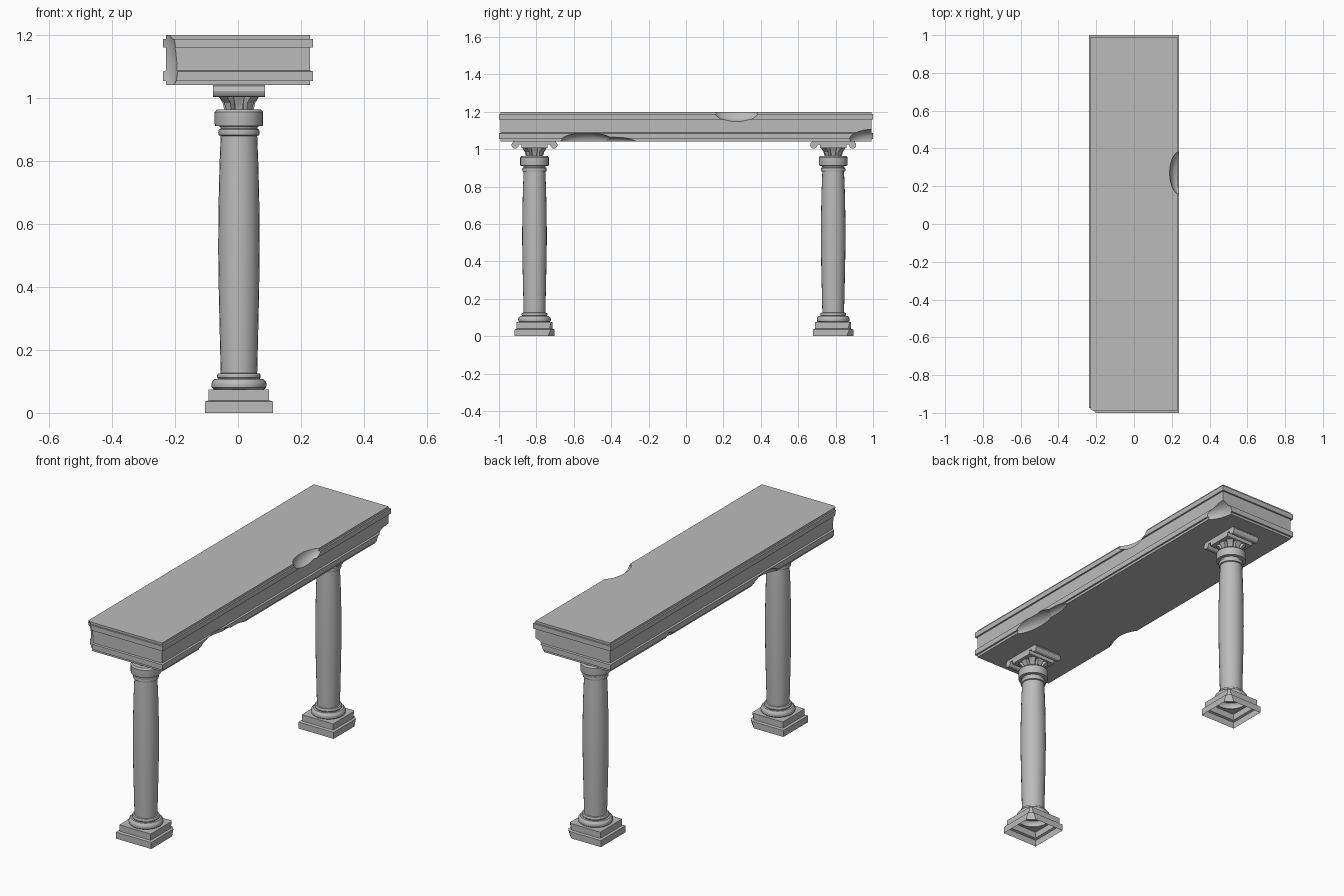
import bpy, bmesh, math
from mathutils import Matrix, Vector

if "Cube" in bpy.data.objects:
    bpy.data.objects.remove(bpy.data.objects["Cube"])

stone = bpy.data.materials.new("grey stone")
stone.diffuse_color = (0.5, 0.5, 0.5, 1)
stone.use_nodes = True
stone.node_tree.nodes["Principled BSDF"].inputs["Base Color"].default_value = stone.diffuse_color


def finish(name, bm, smooth=30):
    bmesh.ops.recalc_face_normals(bm, faces=bm.faces)
    mesh = bpy.data.meshes.new(name)
    bm.to_mesh(mesh)
    bm.free()
    mesh.materials.append(stone)
    ob = bpy.data.objects.new(name, mesh)
    bpy.context.collection.objects.link(ob)
    bpy.ops.object.select_all(action='DESELECT')
    ob.select_set(True)
    bpy.context.view_layer.objects.active = ob
    if smooth:
        bpy.ops.object.shade_smooth_by_angle(angle=math.radians(smooth))
    return ob


def loft(bm, loops, cap_bottom=False, cap_top=False):
    rings = [[bm.verts.new(p) for p in loop] for loop in loops]
    for a, b in zip(rings, rings[1:]):
        for i in range(len(a)):
            j = (i + 1) % len(a)
            bm.faces.new((a[i], a[j], b[j], b[i]))
    if cap_bottom:
        bm.faces.new(rings[0][::-1])
    if cap_top:
        bm.faces.new(rings[-1])
    return rings


def rect(hx, hy, z):
    return [(-hx, -hy, z), (hx, -hy, z), (hx, hy, z), (-hx, hy, z)]


def circle(r, z, cx, cy, n=24):
    return [(cx + r * math.cos(2 * math.pi * i / n),
             cy + r * math.sin(2 * math.pi * i / n), z) for i in range(n)]


# Lintel with two raised bands running all round
bm = bmesh.new()
levels = [(1.042, 0), (1.055, 0), (1.055, 1), (1.085, 1), (1.088, 0), (1.16, 0),
          (1.16, 1), (1.188, 1), (1.188, 0), (1.2, 0)]
loft(bm, [rect(0.229 + 0.009 * k, 0.991 + 0.009 * k, z) for z, k in levels], True, True)
lintel = finish("lintel", bm, 0)

# Chips broken out of the lintel: centre, radii, tilt about x
chips = [((0.250, 0.27, 1.200), (0.062, 0.120, 0.056), 0.0),
         ((0.245, -0.53, 1.035), (0.060, 0.150, 0.055), 0.0),
         ((0.245, -0.40, 1.035), (0.045, 0.150, 0.030), 0.0),
         ((0.250, 1.00, 1.050), (0.075, 0.130, 0.060), 0.0),
         ((-0.25, -0.36, 1.035), (0.055, 0.120, 0.050), 0.0),
         ((-0.25, 0.48, 1.045), (0.030, 0.030, 0.025), 0.0),
         ((-0.25, -1.01, 1.110), (0.060, 0.055, 0.140), 0.1)]
for n, (centre, radii, tilt) in enumerate(chips):
    bm = bmesh.new()
    m = Matrix.Translation(centre) @ Matrix.Rotation(tilt, 4, 'X') @ Matrix.Diagonal((*radii, 1))
    bmesh.ops.create_icosphere(bm, subdivisions=3, radius=1, matrix=m)
    cutter = finish("chip_cutter_%d" % n, bm, 0)
    cutter.hide_render = True
    mod = lintel.modifiers.new("chip", 'BOOLEAN')
    mod.operation = 'DIFFERENCE'
    mod.solver = 'EXACT'
    mod.object = cutter
    bpy.context.view_layer.objects.active = lintel
    bpy.ops.object.modifier_apply(modifier=mod.name)
    bpy.data.objects.remove(cutter)
bpy.ops.object.select_all(action='DESELECT')
lintel.select_set(True)
bpy.context.view_layer.objects.active = lintel
bpy.ops.object.shade_smooth_by_angle(angle=math.radians(25))


# Square plinth outline with one broken corner
def plinth_loop(h, z, chip, cx, cy):
    pts = [(-h, -h), (h, -h), (h, h - chip), (h - chip, h), (-h, h)]
    return [(cx + x, cy + y, z) for x, y in pts]


CX = 0.003
for label, cy in (("front", -0.81), ("back", 0.787)):
    # Stepped plinth, open underneath
    bm = bmesh.new()
    rings = loft(bm, [plinth_loop(h, z, c, CX, cy) for h, z, c in (
        (0.108, 0.0, 0.035), (0.108, 0.036, 0.022), (0.096, 0.04, 0.016),
        (0.096, 0.075, 0.008))])
    hole = [bm.verts.new(p) for p in circle(0.08, 0.075, CX, cy)]
    edges = [bm.edges.new((hole[i], hole[(i + 1) % 24])) for i in range(24)]
    top = rings[-1]
    edges += [bm.edges.get((top[i], top[(i + 1) % 5])) for i in range(5)]
    bmesh.ops.triangle_fill(bm, edges=edges, use_beauty=True)
    finish(label + "_plinth", bm, 20)

    # Turned shaft with base mouldings, swelling and neck rings
    bm = bmesh.new()
    profile = [(0.08, 0.075), (0.086, 0.08), (0.088, 0.09), (0.085, 0.1), (0.077, 0.108),
               (0.066, 0.108), (0.069, 0.112), (0.069, 0.12), (0.066, 0.125), (0.058, 0.126),
               (0.061, 0.25), (0.064, 0.38), (0.066, 0.52), (0.065, 0.65), (0.062, 0.78),
               (0.058, 0.88), (0.064, 0.882), (0.066, 0.89), (0.064, 0.9), (0.058, 0.903),
               (0.06, 0.91), (0.076, 0.912), (0.077, 0.918), (0.077, 0.955), (0.07, 0.964)]
    loft(bm, [circle(r, z, CX, cy) for r, z in profile], False, True)
    finish(label + "_shaft", bm)

    # Bell of the capital: core and flaring leaves
    bm = bmesh.new()
    loft(bm, [circle(r, z, CX, cy, 16) for r, z in ((0.032, 0.962), (0.036, 0.985), (0.05, 1.008))])
    for k in range(8):
        spin = Matrix.Translation((CX, cy, 0)) @ Matrix.Rotation(k * math.pi / 4, 4, 'Z')
        reach = 1.15 if k % 2 else 1.0
        leaf = []
        for r0, r1, w, z in ((0.025, 0.046, 0.010, 0.962), (0.028, 0.052, 0.014, 0.985),
                             (0.035, 0.066 * reach, 0.019, 1.008), (0.035, 0.066 * reach, 0.019, 1.03)):
            quad = ((r0, -w), (r1, -w), (r1, w), (r0, w))
            leaf.append([spin @ Vector((x, y, z)) for x, y in quad])
        loft(bm, leaf, True, True)
    finish(label + "_capital_bell", bm)

    # Scrolled cap: a plate whose two ends curl under
    half = [(0.0, 1.044), (0.115, 1.044)]
    half += [(0.104 + 0.019 * math.cos(a), 1.022 + 0.019 * math.sin(a))
             for a in (math.radians(d) for d in range(60, -181, -30))]
    half += [(0.083, 1.026), (0.0, 1.026)]
    outline = half + [(-y, z) for y, z in half[-2:0:-1]]
    bm = bmesh.new()
    loft(bm, [[(CX + s * 0.082, cy + y, z) for y, z in outline] for s in (-1, 1)], True, True)
    # Cushion between the scrolls
    loft(bm, [[(CX + x, cy + y, z) for x, y, z in rect(0.082, 0.07, zz)] for zz in (1.006, 1.03)], True, True)
    finish(label + "_scroll_cap", bm)
